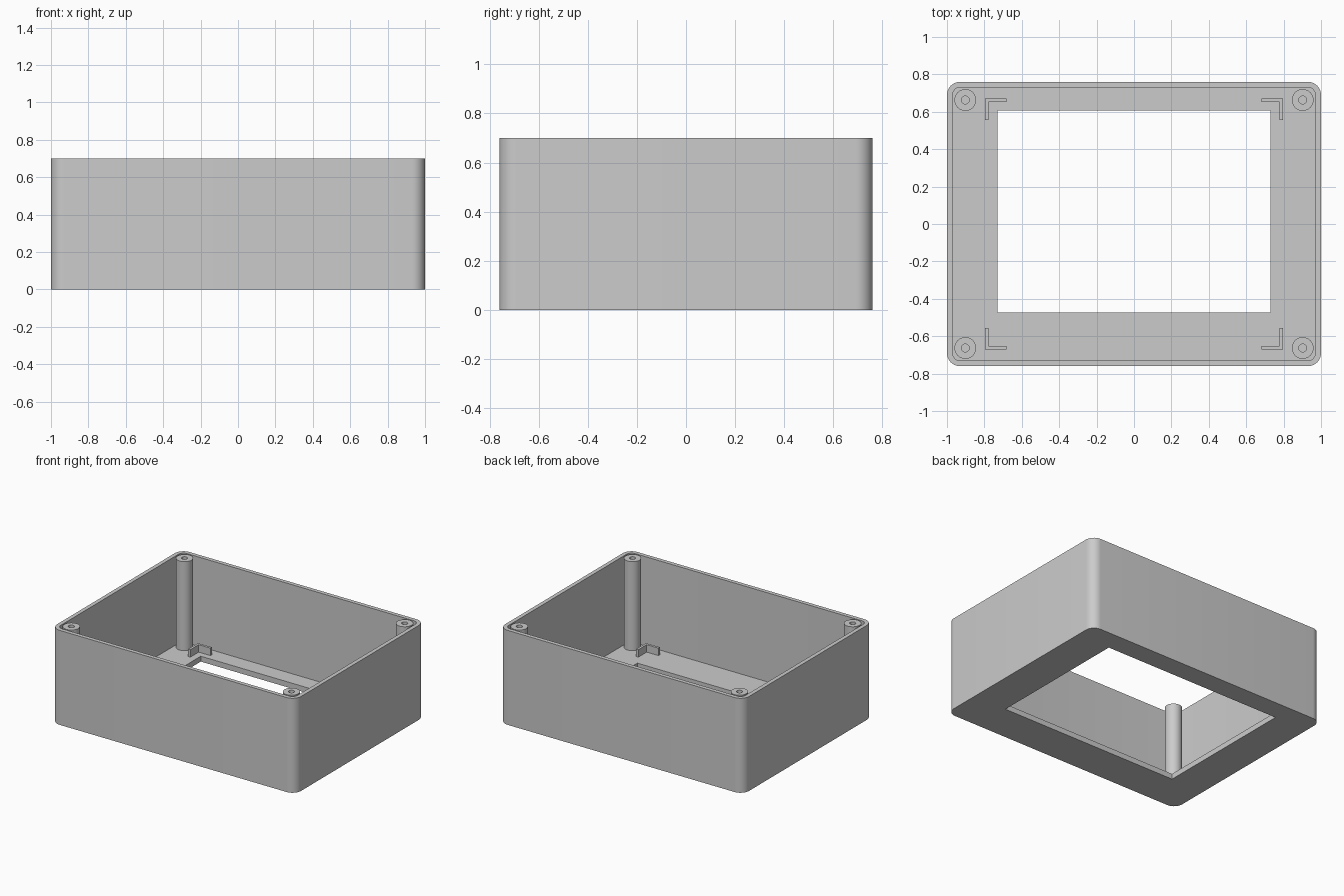
import bpy, bmesh
from math import sin, cos, pi

W, D, H = 1.0, 0.76, 0.70      # half width, half depth, height
WALL, FLOOR, R = 0.03, 0.04, 0.07

cube = bpy.data.objects.get("Cube")
if cube:
    bpy.data.objects.remove(cube, do_unlink=True)

grey = bpy.data.materials.new("light_grey")
grey.use_nodes = True
colour = (0.6, 0.6, 0.6, 1)
grey.diffuse_color = colour
grey.node_tree.nodes["Principled BSDF"].inputs["Base Color"].default_value = colour


def finish(name, bm):
    """Turn a bmesh into a smooth-by-angle object."""
    bmesh.ops.recalc_face_normals(bm, faces=bm.faces[:])
    mesh = bpy.data.meshes.new(name)
    bm.to_mesh(mesh)
    bm.free()
    mesh.materials.append(grey)
    obj = bpy.data.objects.new(name, mesh)
    bpy.context.collection.objects.link(obj)
    bpy.ops.object.select_all(action='DESELECT')
    obj.select_set(True)
    bpy.context.view_layer.objects.active = obj
    bpy.ops.object.shade_smooth_by_angle(angle=pi / 6)
    return obj


def rounded_rect(w, d, r, steps=10):
    pts = []
    for q, (sx, sy) in enumerate(((1, 1), (-1, 1), (-1, -1), (1, -1))):
        for i in range(steps + 1):
            a = (q + i / steps) * pi / 2
            pts.append((sx * (w - r) + r * cos(a), sy * (d - r) + r * sin(a)))
    return pts


def circle(r, n=40):
    return [(r * cos(2 * pi * i / n), r * sin(2 * pi * i / n)) for i in range(n)]


def ring(bm, pts, z):
    return [bm.verts.new((x, y, z)) for x, y in pts]


def skin(bm, a, b):
    for i in range(len(a)):
        j = (i + 1) % len(a)
        bm.faces.new((a[i], a[j], b[j], b[i]))


def fill_between(bm, a, b):
    """Fill a flat ring between two loops of any vertex count."""
    edges = []
    for loop in (a, b):
        for i in range(len(loop)):
            pair = (loop[i], loop[(i + 1) % len(loop)])
            edges.append(bm.edges.get(pair) or bm.edges.new(pair))
    bmesh.ops.triangle_fill(bm, edges=edges, use_beauty=True, use_dissolve=False)


# Open box with rounded corners and a window cut through its floor
bm = bmesh.new()
outer = rounded_rect(W, D, R)
inner = rounded_rect(W - WALL, D - WALL, R - WALL)
window = [(-0.73, -0.473), (0.73, -0.473), (0.73, 0.607), (-0.73, 0.607)]
out_low, out_top = ring(bm, outer, 0), ring(bm, outer, H)
in_top, in_low = ring(bm, inner, H), ring(bm, inner, FLOOR)
win_top, win_low = ring(bm, window, FLOOR), ring(bm, window, 0)
skin(bm, out_low, out_top)
skin(bm, out_top, in_top)
skin(bm, in_top, in_low)
skin(bm, win_top, win_low)
fill_between(bm, in_low, win_top)
fill_between(bm, out_low, win_low)
finish("box_shell", bm)

# Screw posts and board-locating brackets in the four corners
for sx, side in ((1, "left"), (-1, "right")):
    for sy, end in ((-1, "front"), (1, "back")):
        bm = bmesh.new()
        loops = [ring(bm, circle(r), z) for r, z in
                 ((0.058, FLOOR), (0.058, H), (0.021, H), (0.021, 0.3))]
        for a, b in zip(loops, loops[1:]):
            skin(bm, a, b)
        bm.faces.new(loops[-1])
        post = finish(f"screw_post_{end}_{side}", bm)
        post.location = (sx * 0.902, sy * 0.663, 0)

        bm = bmesh.new()
        t, leg = 0.018, 0.115
        profile = [(0, 0), (leg, 0), (leg, t), (t, t), (t, leg), (0, leg)]
        pts = [(sx * (0.797 - x), sy * (0.67 - y)) for x, y in profile]
        low, top = ring(bm, pts, FLOOR), ring(bm, pts, FLOOR + 0.055)
        skin(bm, low, top)
        bm.faces.new(low)
        bm.faces.new(top)
        finish(f"corner_bracket_{end}_{side}", bm)
